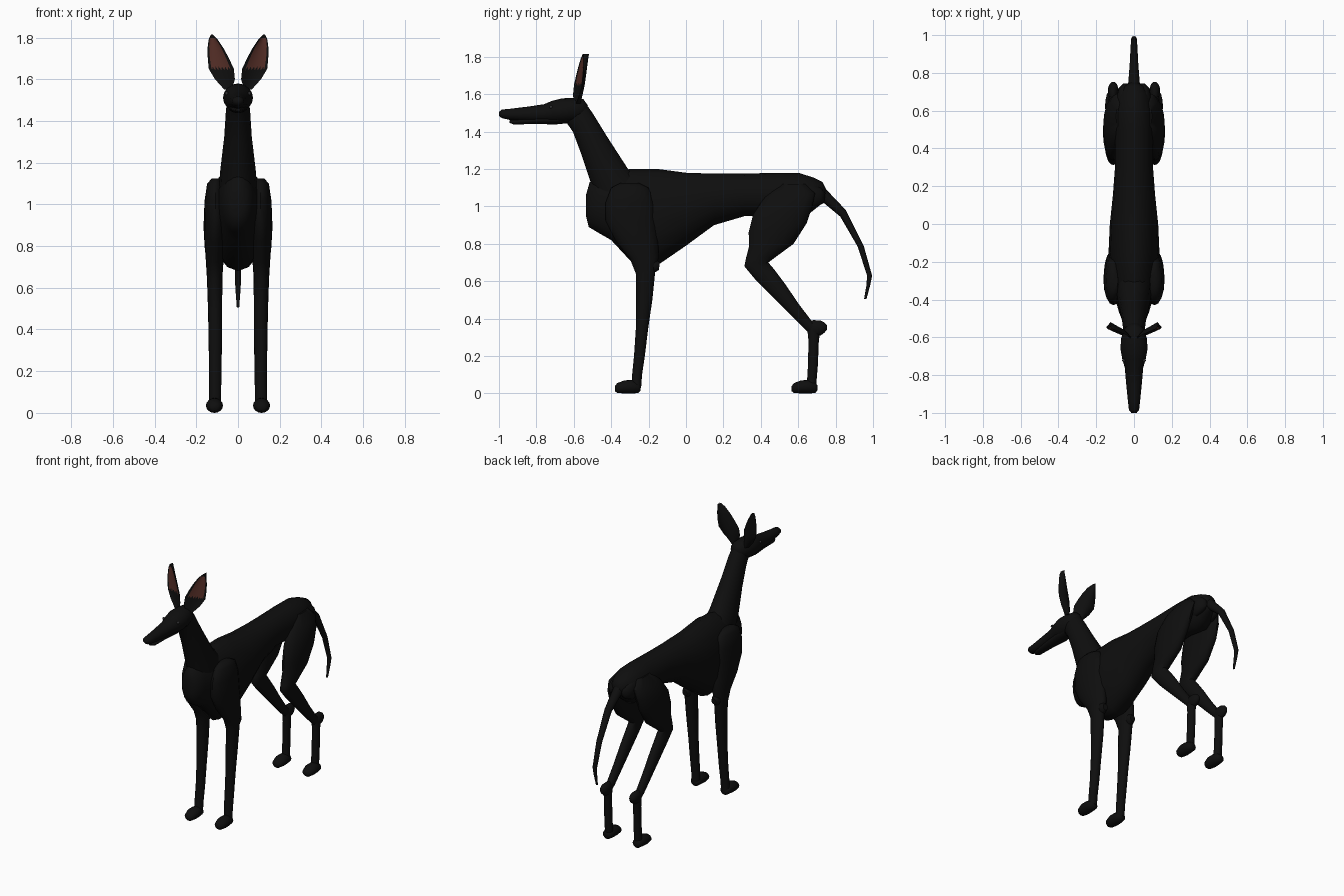
import bpy, bmesh, math
from mathutils import Vector


def material(name, rgb):
    m = bpy.data.materials.new(name)
    m.diffuse_color = (*rgb, 1)
    return m


BLACK = material("black coat", (0.0045, 0.0045, 0.0045))
PINK = material("inner ear brown", (0.085, 0.026, 0.019))
GREY = material("eye grey", (0.03, 0.03, 0.032))


def finish(name, bm, mat, mirror=False, angle=50):
    bmesh.ops.recalc_face_normals(bm, faces=bm.faces)
    me = bpy.data.meshes.new(name)
    bm.to_mesh(me)
    bm.free()
    me.materials.append(mat)
    ob = bpy.data.objects.new(name, me)
    bpy.context.collection.objects.link(ob)
    if mirror:
        ob.modifiers.new("mirror", "MIRROR").use_clip = False
    bpy.ops.object.select_all(action='DESELECT')
    ob.select_set(True)
    bpy.context.view_layer.objects.active = ob
    bpy.ops.object.shade_smooth_by_angle(angle=math.radians(angle))
    return ob


def loft(name, rings, mirror=False, n=16):
    """Each ring: (y1, z1, y2, z2, centre x, half width), an oval between two profile points."""
    bm = bmesh.new()
    loops = []
    for y1, z1, y2, z2, cx, w in rings:
        a, b = Vector((cx, y1, z1)), Vector((cx, y2, z2))
        mid, half = (a + b) / 2, (a - b) / 2
        loops.append([bm.verts.new(mid + half * math.cos(t) + Vector((w * math.sin(t), 0, 0)))
                      for t in (2 * math.pi * i / n for i in range(n))])
    for r, s in zip(loops, loops[1:]):
        for i in range(n):
            j = (i + 1) % n
            bm.faces.new((r[i], r[j], s[j], s[i]))
    bm.faces.new(loops[0])
    bm.faces.new(loops[-1])
    return finish(name, bm, BLACK, mirror)


# Torso: breast bone, deep chest, tucked waist, rump
loft("torso", [
    (-.535, 1.06, -.535, .95, 0, .03), (-.515, 1.13, -.52, .89, 0, .06),
    (-.46, 1.16, -.47, .86, 0, .08), (-.39, 1.18, -.40, .82, 0, .10),
    (-.30, 1.20, -.27, .68, 0, .12), (-.15, 1.20, -.16, .68, 0, .135),
    (0, 1.18, 0, .79, 0, .128), (.15, 1.175, .15, .90, 0, .112),
    (.30, 1.175, .32, .95, 0, .10), (.50, 1.18, .50, .95, 0, .10),
    (.60, 1.18, .62, .93, 0, .10), (.68, 1.155, .67, .97, 0, .085),
    (.73, 1.13, .72, 1.01, 0, .055), (.75, 1.09, .74, 1.02, 0, .025)])

# Neck
loft("neck", [
    (-.55, 1.57, -.64, 1.45, 0, .05), (-.50, 1.50, -.605, 1.40, 0, .058),
    (-.42, 1.37, -.56, 1.28, 0, .066), (-.31, 1.20, -.51, 1.13, 0, .085),
    (-.20, 1.12, -.46, .95, 0, .095)])

# Head: skull with long muzzle, then the lower jaw
loft("skull_and_muzzle", [
    (-1.0, 1.505, -1.0, 1.485, 0, .014), (-.985, 1.518, -.985, 1.472, 0, .027),
    (-.94, 1.522, -.94, 1.462, 0, .032), (-.85, 1.533, -.85, 1.455, 0, .041),
    (-.76, 1.546, -.76, 1.45, 0, .049), (-.715, 1.565, -.715, 1.447, 0, .062),
    (-.66, 1.578, -.66, 1.445, 0, .072), (-.60, 1.58, -.61, 1.45, 0, .068),
    (-.55, 1.575, -.56, 1.46, 0, .052), (-.525, 1.54, -.53, 1.49, 0, .025)])
loft("lower_jaw", [
    (-.945, 1.46, -.945, 1.447, 0, .012), (-.92, 1.464, -.92, 1.438, 0, .024),
    (-.80, 1.48, -.80, 1.441, 0, .035), (-.70, 1.49, -.70, 1.438, 0, .046),
    (-.63, 1.49, -.63, 1.445, 0, .04)])

# Eyes
bm = bmesh.new()
bmesh.ops.create_uvsphere(bm, u_segments=10, v_segments=6, radius=.009)
bmesh.ops.translate(bm, verts=bm.verts, vec=(.054, -.722, 1.532))
finish("eyes", bm, GREY, True)

# Ears: cupped leaves, (z, inner x, outer x)
EAR = [(1.55, .03, .065), (1.60, .015, .11), (1.65, .02, .14), (1.70, .043, .145),
       (1.75, .07, .146), (1.79, .097, .141), (1.815, .122, .13)]


def ear_span(z):
    for (za, a, b), (zb, c, d) in zip(EAR, EAR[1:]):
        if z <= zb:
            t = (z - za) / (zb - za)
            return a + (c - a) * t, b + (d - b) * t
    return EAR[-1][1:]


def ear_point(u, z, off):
    a, b = ear_span(z)
    x = a + (b - a) * u
    cup = 4 * u * (1 - u) * .012
    return Vector((x, -.612 + .36 * x + .06 * (z - 1.55) + cup + off, z))


bm = bmesh.new()
rows = []
for z, _, _ in EAR:
    front = [bm.verts.new(ear_point(u / 6, z, 0)) for u in range(7)]
    back = [bm.verts.new(ear_point(u / 6, z, .004 + .016 * math.sin(math.pi * u / 6)))
            for u in range(6, -1, -1)]
    rows.append(front + back)
for r, s in zip(rows, rows[1:]):
    for i in range(14):
        j = (i + 1) % 14
        bm.faces.new((r[i], r[j], s[j], s[i]))
bm.faces.new(rows[0])
bm.faces.new(rows[-1])
finish("ears", bm, BLACK, True)

# Inner ear plates with a ragged lower edge
bm = bmesh.new()
cols = 12
grid = []
for k in range(9):
    row = []
    for c in range(cols + 1):
        low = 1.643 + (.018 if c % 2 else 0)
        row.append(bm.verts.new(ear_point(.13 + .77 * c / cols, low + (1.797 - low) * k / 8, -.003)))
    grid.append(row)
for r, s in zip(grid, grid[1:]):
    for c in range(cols):
        bm.faces.new((r[c], r[c + 1], s[c + 1], s[c]))
finish("inner_ears", bm, PINK, True)

# Front legs: shoulder blade flowing into the straight leg
loft("front_legs", [
    (-.35, 1.125, -.25, 1.125, .105, .02), (-.40, 1.10, -.20, 1.10, .11, .038),
    (-.43, 1.02, -.17, 1.02, .108, .052), (-.43, .92, -.16, .92, .108, .054),
    (-.38, .82, -.15, .82, .11, .05), (-.30, .72, -.145, .73, .112, .042),
    (-.268, .64, -.165, .65, .112, .037), (-.268, .50, -.18, .50, .110, .034),
    (-.268, .35, -.202, .35, .109, .032), (-.278, .20, -.22, .20, .109, .030),
    (-.288, .10, -.235, .10, .110, .029), (-.29, .03, -.24, .03, .111, .028)], True)
loft("elbows", [
    (-.20, .72, -.20, .66, .11, .02), (-.165, .72, -.17, .645, .11, .03),
    (-.14, .70, -.145, .66, .11, .018)], True)

# Hind legs: thigh, shank, hock and upright foot bone
loft("thighs", [
    (.50, 1.12, .64, 1.12, .07, .025), (.42, 1.05, .69, 1.07, .09, .05),
    (.36, .96, .675, 1.0, .105, .058), (.335, .86, .645, .91, .11, .055),
    (.338, .79, .575, .80, .11, .05), (.32, .72, .48, .73, .11, .042),
    (.312, .68, .44, .70, .11, .036), (.37, .61, .47, .665, .11, .033),
    (.44, .54, .53, .585, .11, .031), (.54, .44, .605, .475, .11, .028),
    (.63, .35, .67, .39, .11, .026), (.67, .31, .71, .36, .11, .02)], True)
loft("rump_points", [
    (.60, 1.13, .60, .99, .055, .03), (.67, 1.12, .67, .99, .055, .038),
    (.72, 1.10, .72, 1.01, .05, .03), (.745, 1.07, .74, 1.03, .045, .012)], True)
loft("hocks", [
    (.655, .385, .66, .31, .11, .015), (.68, .392, .685, .30, .11, .026),
    (.72, .39, .72, .31, .11, .027), (.74, .38, .74, .325, .11, .02),
    (.753, .365, .753, .34, .11, .008)], True)
loft("hind_feet_bones", [
    (.648, .35, .72, .35, .11, .024), (.655, .28, .71, .28, .11, .024),
    (.652, .15, .705, .15, .11, .025), (.645, .03, .695, .03, .11, .026)], True)


# Paws
def paws(name, y0):
    loft(name, [
        (y0, .04, y0, .012, .113, .015), (y0 + .012, .055, y0 + .012, .003, .113, .031),
        (y0 + .05, .07, y0 + .05, 0, .113, .041), (y0 + .09, .072, y0 + .09, 0, .113, .038),
        (y0 + .125, .06, y0 + .125, .002, .112, .031), (y0 + .137, .045, y0 + .137, .015, .112, .018)], True)


paws("front_paws", -.38)
paws("hind_paws", .565)

# Tail
loft("tail", [
    (.70, 1.145, .68, 1.02, 0, .04), (.755, 1.085, .735, 1.02, 0, .032),
    (.855, .98, .825, .945, 0, .024), (.95, .79, .918, .785, 0, .019),
    (.995, .63, .968, .63, 0, .015), (.985, .58, .965, .58, 0, .012),
    (.965, .505, .952, .505, 0, .006)], n=10)
